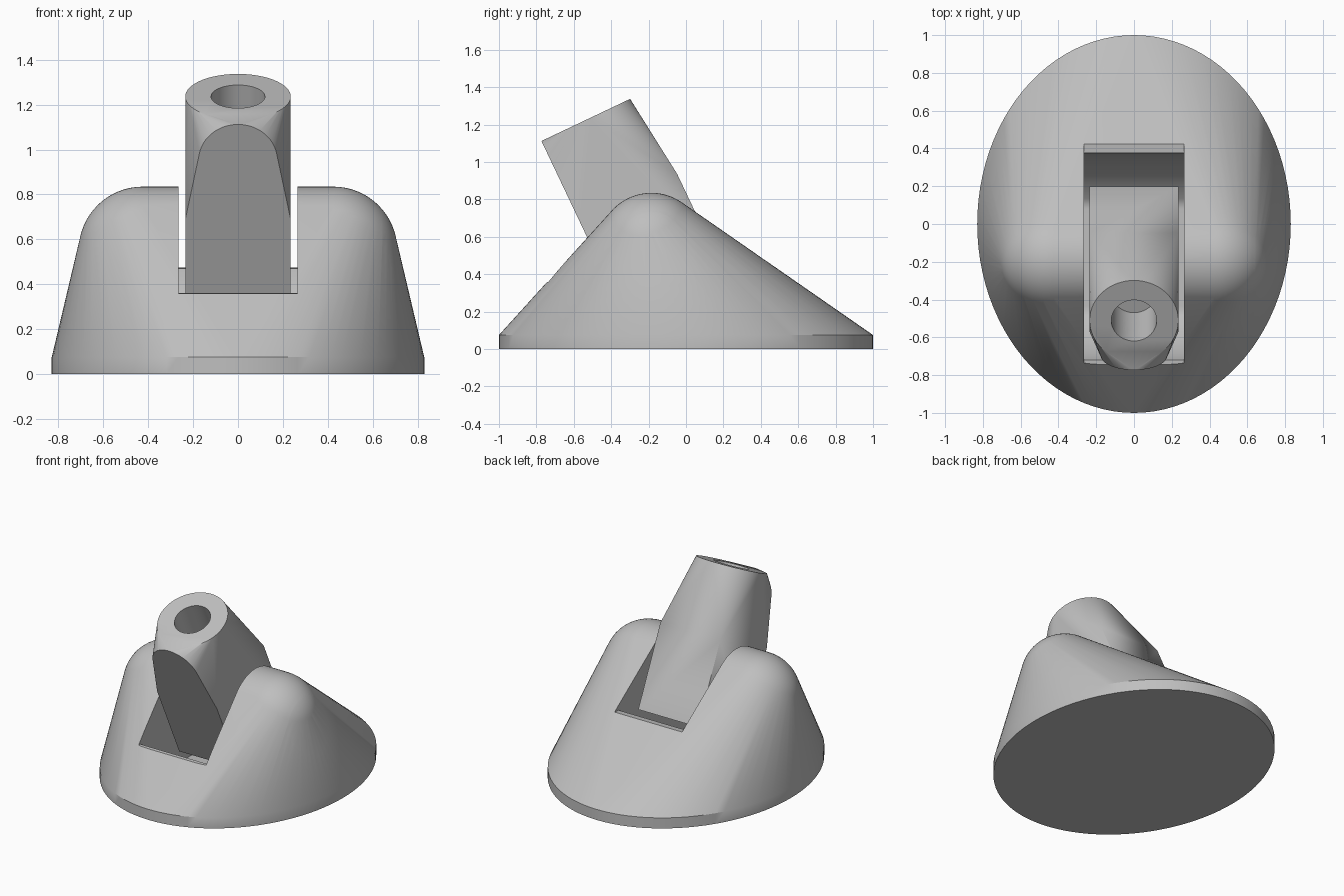
import bpy, bmesh
from math import sin, cos, pi, radians
from mathutils import Matrix, Vector

cube = bpy.data.objects.get("Cube")
if cube:
    bpy.data.objects.remove(cube, do_unlink=True)

grey = bpy.data.materials.new("light grey")
grey.use_nodes = True
grey.diffuse_color = (0.52, 0.52, 0.52, 1)
grey.node_tree.nodes["Principled BSDF"].inputs["Base Color"].default_value = (0.52, 0.52, 0.52, 1)

HINGE = Vector((0, -0.185, 0.55))
TILT = Matrix.Translation(HINGE) @ Matrix.Rotation(radians(25.4), 4, 'X')


def make_object(name, bm, matrix=Matrix()):
    bm.transform(matrix)
    bmesh.ops.recalc_face_normals(bm, faces=bm.faces)
    mesh = bpy.data.meshes.new(name)
    bm.to_mesh(mesh)
    bm.free()
    mesh.materials.append(grey)
    obj = bpy.data.objects.new(name, mesh)
    bpy.context.collection.objects.link(obj)
    return obj


def hull(name, points, matrix=Matrix()):
    bm = bmesh.new()
    for p in points:
        bm.verts.new(p)
    bmesh.ops.convex_hull(bm, input=bm.verts)
    spare = [v for v in bm.verts if not v.link_faces]
    bmesh.ops.delete(bm, geom=spare, context='VERTS')
    bmesh.ops.dissolve_limit(bm, angle_limit=0.001, verts=bm.verts, edges=bm.edges)
    return make_object(name, bm, matrix)


def cylinder(name, radius, start, end, matrix=Matrix()):
    """Cylinder running between two points."""
    start, end = Vector(start), Vector(end)
    axis = end - start
    bm = bmesh.new()
    bmesh.ops.create_cone(bm, cap_ends=True, segments=64, radius1=radius,
                          radius2=radius, depth=axis.length)
    place = Matrix.Translation((start + end) / 2) @ axis.to_track_quat('Z', 'Y').to_matrix().to_4x4()
    return make_object(name, bm, matrix @ place)


def prism(name, profile, half_width):
    """Extrude a (y, z) profile along x."""
    bm = bmesh.new()
    face = bm.faces.new([bm.verts.new((-half_width, y, z)) for y, z in profile])
    new = bmesh.ops.extrude_face_region(bm, geom=[face])["geom"]
    moved = [g for g in new if isinstance(g, bmesh.types.BMVert)]
    bmesh.ops.translate(bm, verts=moved, vec=(2 * half_width, 0, 0))
    return make_object(name, bm)


def finish(obj, cutters):
    bpy.ops.object.select_all(action='DESELECT')
    bpy.context.view_layer.objects.active = obj
    obj.select_set(True)
    for cutter in cutters:
        cutter.hide_render = True
        mod = obj.modifiers.new("cut", 'BOOLEAN')
        mod.operation, mod.solver, mod.object = 'DIFFERENCE', 'EXACT', cutter
        bpy.ops.object.modifier_apply(modifier=mod.name)
        bpy.data.objects.remove(cutter, do_unlink=True)
    bpy.ops.object.shade_smooth_by_angle(angle=radians(30))


def ring(count):
    return [2 * pi * i / count for i in range(count)]


# Base: oval plate blended up into two rounded shoulders
base_points = [(0.83 * cos(a), sin(a), z) for a in ring(96) for z in (0, 0.075)]
R = 0.285
for side in (-1, 1):
    for j in range(33):
        lat = pi * j / 32 - pi / 2
        for a in ring(64):
            offset = Vector((sin(lat), cos(lat) * cos(a), cos(lat) * sin(a))) * R
            base_points.append(HINGE + Vector((side * 0.425, 0, 0)) + offset)
base = hull("base", base_points)

# Slot for the arm: rounded pocket with a narrow ledge at each end
pocket = []
for i in range(49):
    a = radians(199.5 + (351.9 - 199.5) * i / 48)
    pocket.append((HINGE.y + 0.567 * cos(a), max(0.06 + 0.0001 * i, HINGE.z + 0.567 * sin(a))))
slot_profile = [(-1.2, 1.5), (-1.2, 0.313)] + pocket + [(1.2, 0.553), (1.2, 1.5)]
slot = prism("slot_cutter", slot_profile, 0.265)
side_hole = cylinder("side_hole_cutter", 0.185, HINGE + Vector((0.25, 0, 0)), HINGE + Vector((1, 0, 0)))
finish(base, [slot, side_hole])

# Arm: square foot blended into a round socket and a rounded front tongue
TOP = 0.76
arm_points = [(x, y, z) for x in (-0.235, 0.235) for y in (-0.29, 0.29) for z in (TOP - 0.47, -0.286)]
arm_points += [(0.235 * cos(a), 0.235 * sin(a), TOP) for a in ring(64)]
arm_points += [(0.175 * cos(a), -0.29, TOP - 0.175 + 0.175 * sin(a)) for a in ring(64)]
arm = hull("arm", arm_points, TILT)
bore = cylinder("bore_cutter", 0.12, (0, 0, TOP - 0.35), (0, 0, TOP + 0.2), TILT)
screw_hole = cylinder("screw_hole_cutter", 0.063, (0, 0, TOP - 0.175), (0, -0.5, TOP - 0.175), TILT)
finish(arm, [bore, screw_hole])
